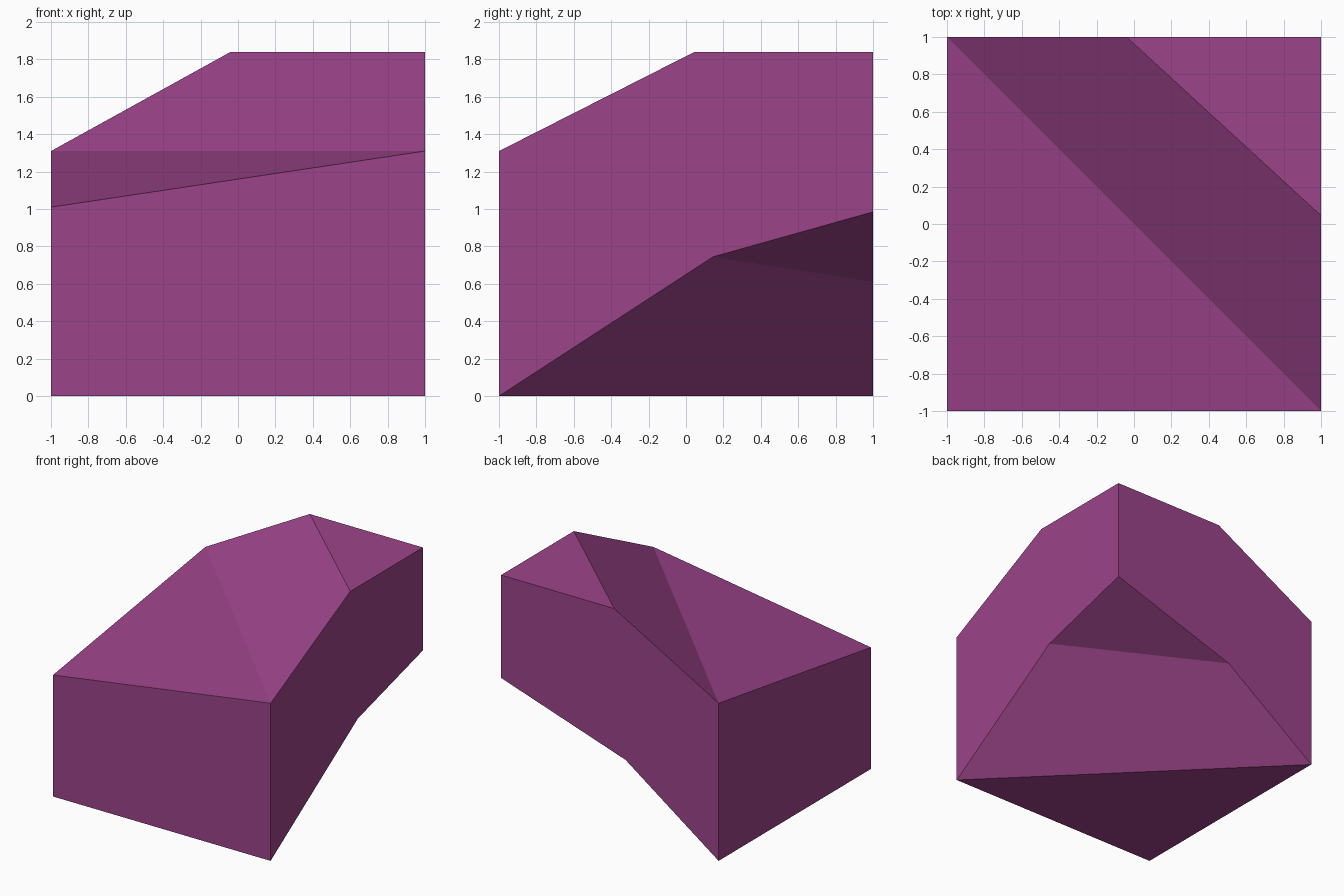
import bpy
import bmesh

cube = bpy.data.objects.get("Cube")
if cube:
    bpy.data.objects.remove(cube, do_unlink=True)

# Single plum colour
plum = bpy.data.materials.new("plum")
colour = (0.335, 0.057, 0.255, 1)
plum.diffuse_color = colour
plum.use_nodes = True
shader = next(n for n in plum.node_tree.nodes if n.type == 'BSDF_PRINCIPLED')
shader.inputs["Base Color"].default_value = colour
shader.inputs["Roughness"].default_value = 0.8

bm = bmesh.new()


def cap(heights, right_kink, back_kink):
    """Square outline, counter-clockwise from the front right corner, with a kink on two sides."""
    plan = [(-1, -1), (1, -1), (1, right_kink), (1, 1), (back_kink, 1), (-1, 1)]
    return [bm.verts.new((x, y, z)) for (x, y), z in zip(plan, heights)]


top = cap([1.01, 1.31, 1.84, 1.84, 1.84, 1.31], 0.045, -0.04)
bottom = cap([0, 0, 0.745, 0.985, 0.61, 0], 0.145, -0.145)

# Folded caps: front triangle, sloping strip, back corner triangle
for fold in [(0, 1, 5), (1, 2, 4, 5), (2, 3, 4)]:
    bm.faces.new([top[i] for i in fold])
    bm.faces.new([bottom[i] for i in reversed(fold)])

# Upright walls: front, right, back, left
for side in [(0, 1), (1, 2, 3), (3, 4, 5), (5, 0)]:
    bm.faces.new([bottom[i] for i in side] + [top[i] for i in reversed(side)])

bmesh.ops.recalc_face_normals(bm, faces=bm.faces[:])
mesh = bpy.data.meshes.new("folded_block")
bm.to_mesh(mesh)
bm.free()
mesh.materials.append(plum)
block = bpy.data.objects.new("folded_block", mesh)
bpy.context.collection.objects.link(block)
